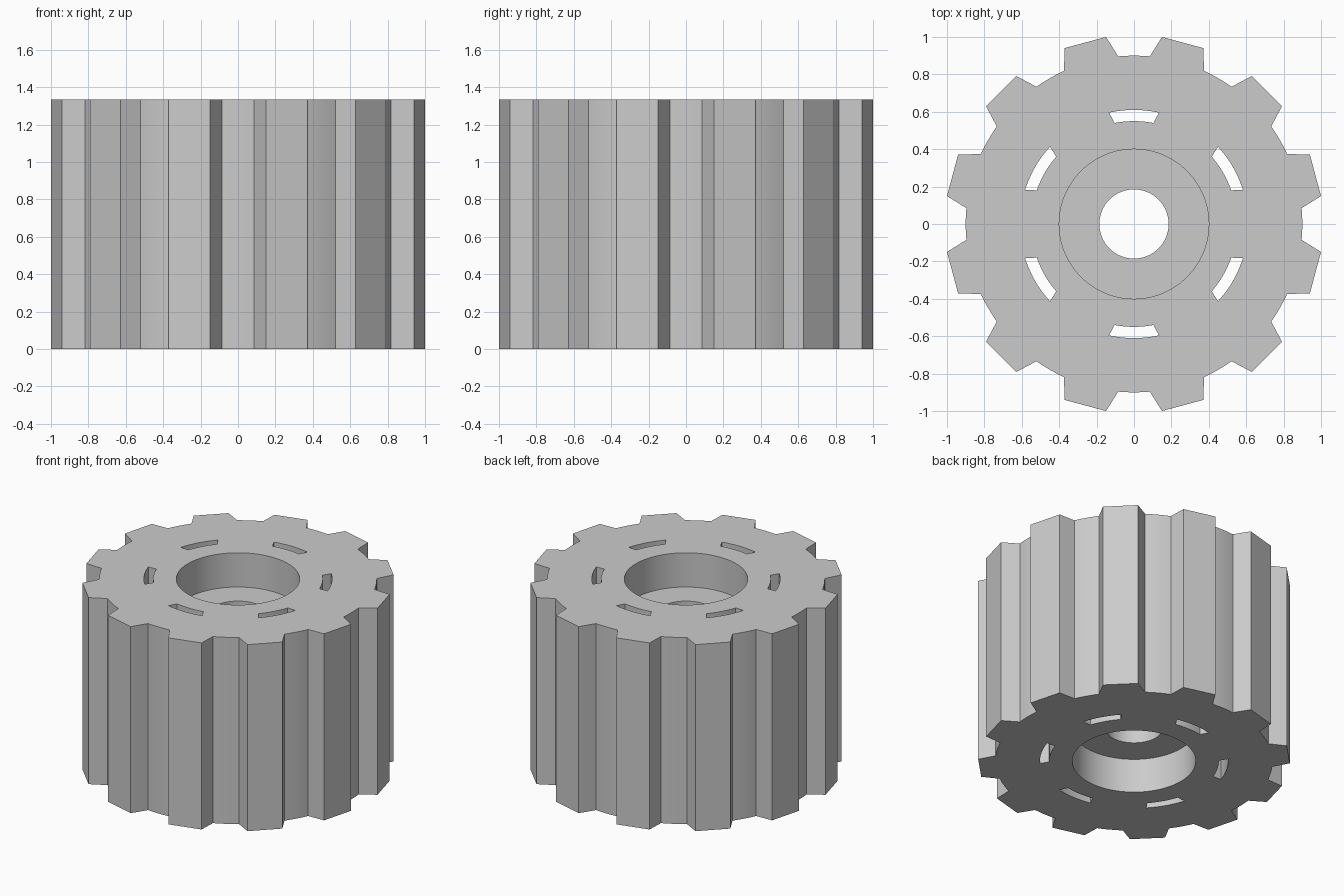
import bpy
import bmesh
from math import cos, sin, pi, radians

cube = bpy.data.objects.get("Cube")
if cube:
    bpy.data.objects.remove(cube, do_unlink=True)

HEIGHT = 1.335
RECESS = 0.245
TEETH = 12
SLOTS = 6


def polar(radius, degrees):
    a = radians(degrees)
    return (radius * cos(a), radius * sin(a))


def arc(radius, start, end, steps):
    return [polar(radius, start + (end - start) * i / steps) for i in range(steps + 1)]


def circle(radius, steps=96):
    return [polar(radius, 360 * i / steps) for i in range(steps)]


def gear_outline():
    # Each pitch: a curved valley floor, then a flat-tipped tapered tooth
    points = []
    pitch = 360 / TEETH
    for i in range(TEETH):
        valley = i * pitch
        tooth = valley + pitch / 2
        points += arc(0.9, valley - 5.4, valley + 5.4, 6)
        points += [polar(1.011, tooth - 6.5), polar(1.011, tooth + 6.5)]
    return points


def slot_outline(middle):
    # Curved slot with slanted ends
    return (arc(0.61, middle - 12.6, middle + 12.6, 10)
            + arc(0.55, middle + 10.9, middle - 10.9, 10))


def add_wall(bm, loop, low, high):
    rings = [[bm.verts.new((x, y, z)) for x, y in loop] for z in (low, high)]
    n = len(loop)
    for i in range(n):
        j = (i + 1) % n
        bm.faces.new((rings[0][i], rings[0][j], rings[1][j], rings[1][i]))


def add_cap(bm, loops, z):
    edges = []
    for loop in loops:
        verts = [bm.verts.new((x, y, z)) for x, y in loop]
        edges += [bm.edges.new((v, verts[(i + 1) % len(verts)]))
                  for i, v in enumerate(verts)]
    bmesh.ops.triangle_fill(bm, edges=edges, use_beauty=True, normal=(0, 0, 1))


bm = bmesh.new()
outline = gear_outline()
slots = [slot_outline(30 + i * 360 / SLOTS) for i in range(SLOTS)]
recess = circle(0.4)
bore = circle(0.185)

# Toothed rim and through slots
for loop in [outline] + slots:
    add_wall(bm, loop, 0, HEIGHT)

# End faces, recesses at both ends and the central bore
for face_z, floor_z in ((0, RECESS), (HEIGHT, HEIGHT - RECESS)):
    add_cap(bm, [outline, recess] + slots, face_z)
    add_wall(bm, recess, min(face_z, floor_z), max(face_z, floor_z))
    add_cap(bm, [recess, bore], floor_z)
add_wall(bm, bore, RECESS, HEIGHT - RECESS)

bmesh.ops.remove_doubles(bm, verts=bm.verts, dist=0.0001)
bmesh.ops.recalc_face_normals(bm, faces=bm.faces)
mesh = bpy.data.meshes.new("gear_body")
bm.to_mesh(mesh)
bm.free()

gear = bpy.data.objects.new("gear_body", mesh)
bpy.context.collection.objects.link(gear)

# Plain grey material
grey = bpy.data.materials.new("light_grey")
grey.use_nodes = True
colour = (0.6, 0.6, 0.6, 1)
grey.diffuse_color = colour
grey.node_tree.nodes["Principled BSDF"].inputs["Base Color"].default_value = colour
mesh.materials.append(grey)

# Smooth the round walls, keep the corners crisp
for obj in bpy.context.selected_objects:
    obj.select_set(False)
gear.select_set(True)
bpy.context.view_layer.objects.active = gear
bpy.ops.object.shade_smooth_by_angle(angle=pi / 9)
